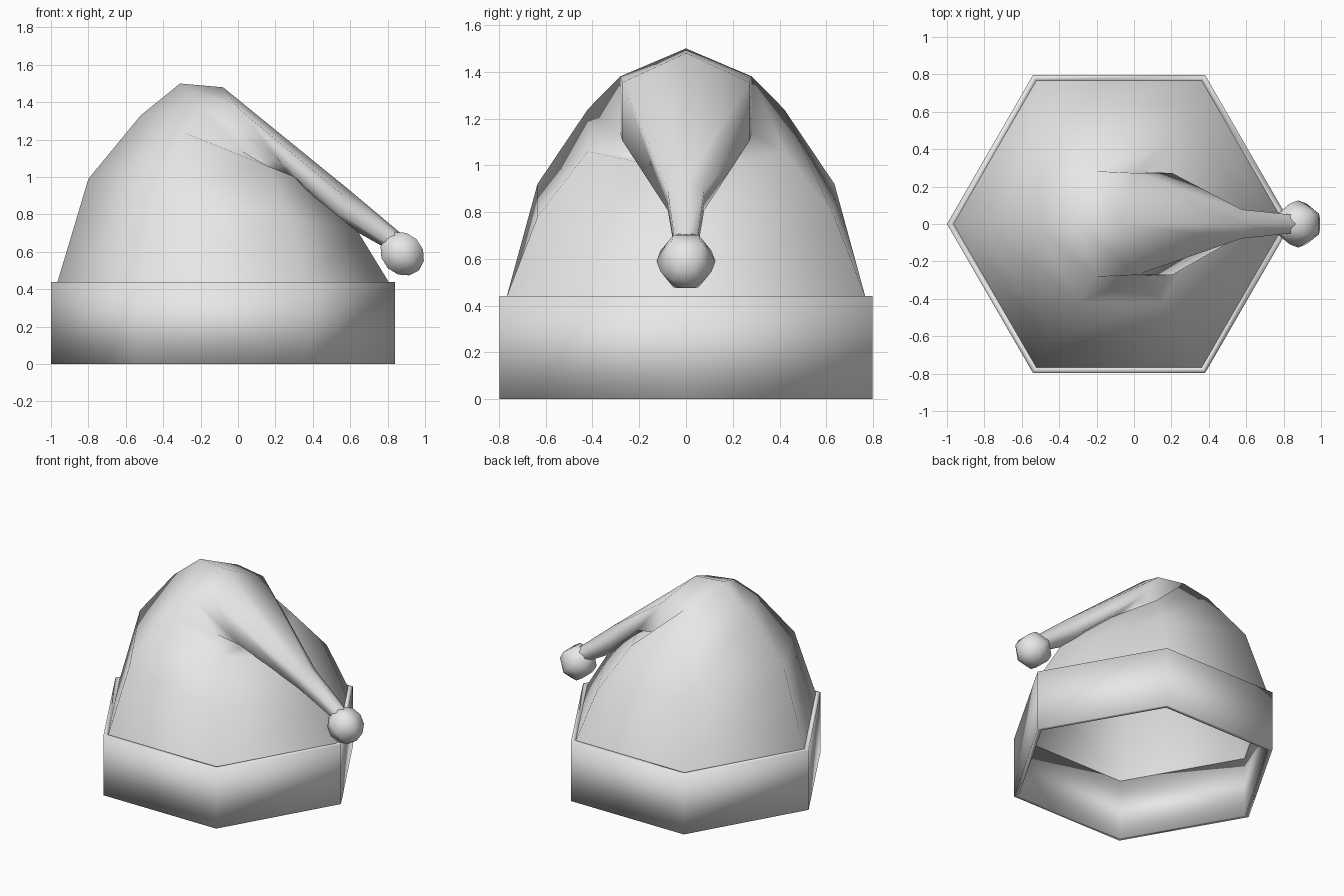
import bpy
import bmesh
import math
from mathutils import Matrix, Vector

cube = bpy.data.objects.get("Cube")
if cube:
    bpy.data.objects.remove(cube, do_unlink=True)

SIDES = 6
GREY = (0.8, 0.8, 0.8, 1.0)
felt = bpy.data.materials.new("light_grey_felt")
felt.use_nodes = True
felt.diffuse_color = GREY
felt.node_tree.nodes["Principled BSDF"].inputs["Base Color"].default_value = GREY


def finish(name, bm):
    """Turn a bmesh into a smooth shaded object."""
    mesh = bpy.data.meshes.new(name)
    bm.to_mesh(mesh)
    bm.free()
    mesh.materials.append(felt)
    for face in mesh.polygons:
        face.use_smooth = True
    obj = bpy.data.objects.new(name, mesh)
    bpy.context.collection.objects.link(obj)
    return obj


def loft(name, sections, closed=False):
    """Skin hexagonal sections, each given by its centre and one corner in the xz plane."""
    bm = bmesh.new()
    rings = []
    for cx, cz, px, pz in sections:
        centre = Vector((cx, 0, cz))
        back = Vector((px, 0, pz)) - centre
        side = Vector((0, back.length, 0))
        ring = []
        for k in range(SIDES):
            a = math.tau * k / SIDES
            ring.append(bm.verts.new(centre - back * math.cos(a) + side * math.sin(a)))
        rings.append(ring)
    pairs = list(zip(rings, rings[1:]))
    if closed:
        pairs.append((rings[-1], rings[0]))
    for low, high in pairs:
        for k in range(SIDES):
            n = (k + 1) % SIDES
            bm.faces.new((low[k], low[n], high[n], high[k]))
    return finish(name, bm)


# Thick folded brim, open underneath
AXIS, OUTER, INNER, TOP = -0.08, 0.92, 0.885, 0.44
loft("brim", [
    (AXIS, 0, AXIS - OUTER, 0),
    (AXIS, TOP, AXIS - OUTER, TOP),
    (AXIS, TOP, AXIS - INNER, TOP),
    (AXIS, 0, AXIS - INNER, 0),
], closed=True)

# Crown that leans over and folds down into the thin tail
loft("crown_and_tail", [
    (AXIS, TOP, AXIS - INNER, TOP),
    (-0.08, 0.85, -0.80, 0.99),
    (-0.07, 1.15, -0.52, 1.33),
    (-0.09, 1.26, -0.31, 1.50),
    (0.11, 1.23, -0.08, 1.48),
    (0.56, 0.85, 0.59, 0.935),
    (0.83, 0.66, 0.87, 0.70),
])

# Faceted bobble, its axis following the tail
bm = bmesh.new()
bmesh.ops.create_uvsphere(
    bm, u_segments=SIDES, v_segments=6, radius=0.126,
    matrix=Matrix.Translation((0.878, 0, 0.59)) @ Matrix.Rotation(math.radians(135), 4, 'Y'))
finish("bobble", bm)
